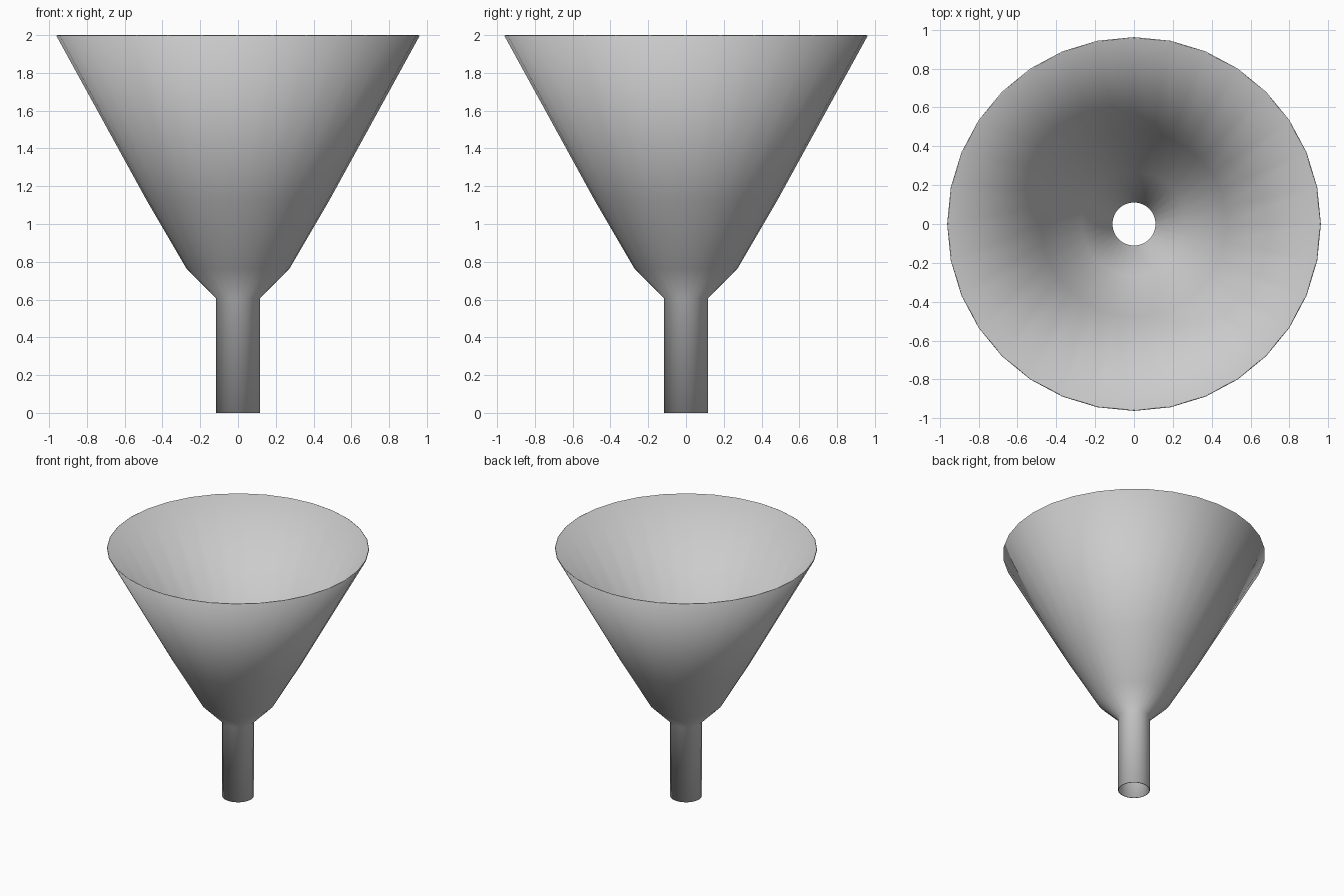
import bpy, bmesh, math

cube = bpy.data.objects.get("Cube")
if cube:
    bpy.data.objects.remove(cube, do_unlink=True)

SIDES = 32

# Light grey material
grey = bpy.data.materials.new("light_grey")
grey.use_nodes = True
colour = (0.6, 0.6, 0.6, 1)
grey.diffuse_color = colour
grey.node_tree.nodes["Principled BSDF"].inputs["Base Color"].default_value = colour

# Funnel: spout, shoulder and flared cone (radius, height)
profile = [(0.114, 0), (0.114, 0.608), (0.27, 0.765), (0.48, 1.125), (0.959, 1.998)]
bm = bmesh.new()
rings = []
for radius, height in profile:
    angles = [2 * math.pi * i / SIDES for i in range(SIDES)]
    rings.append([bm.verts.new((radius * math.cos(a), radius * math.sin(a), height))
                  for a in angles])
for low, high in zip(rings, rings[1:]):
    for i in range(SIDES):
        j = (i + 1) % SIDES
        face = bm.faces.new((low[i], low[j], high[j], high[i]))
        face.smooth = True

mesh = bpy.data.meshes.new("funnel")
bm.to_mesh(mesh)
bm.free()
mesh.materials.append(grey)
funnel = bpy.data.objects.new("funnel", mesh)
bpy.context.collection.objects.link(funnel)

# Thin wall, with the smooth shading rolling over the lip and spout end
wall = funnel.modifiers.new("wall", "SOLIDIFY")
wall.thickness = 0.006
wall.offset = 0
wall.use_even_offset = True
